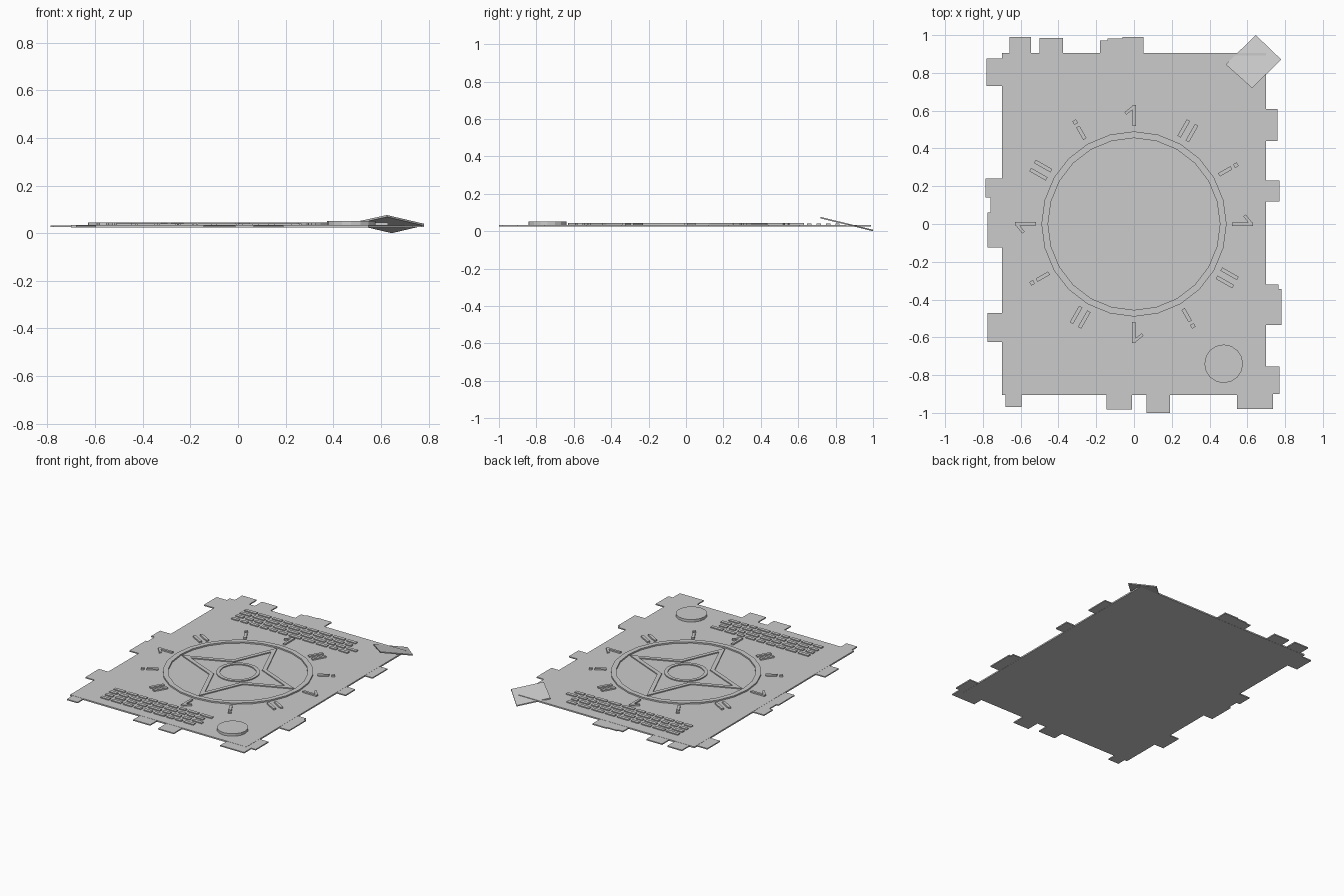
import bpy, bmesh, math, random
from mathutils import Matrix, Vector

if "Cube" in bpy.data.objects:
    bpy.data.objects.remove(bpy.data.objects["Cube"])

random.seed(4)
grey = bpy.data.materials.new("plain_grey")
grey.diffuse_color = (0.6, 0.6, 0.6, 1)
grey.use_nodes = True
grey.node_tree.nodes["Principled BSDF"].inputs["Base Color"].default_value = grey.diffuse_color

Z0, Z1 = 0.024, 0.034      # sheet bottom and top
RELIEF = 0.044             # ring and hour mark top
FINE = 0.041               # star and writing top


def finish(name, bm):
    bmesh.ops.recalc_face_normals(bm, faces=bm.faces[:])
    me = bpy.data.meshes.new(name)
    bm.to_mesh(me)
    bm.free()
    me.materials.append(grey)
    ob = bpy.data.objects.new(name, me)
    bpy.context.collection.objects.link(ob)
    return ob


def box(bm, x0, x1, y0, y1, z0, z1, rot=0.0):
    """Box from its limits, then turned clockwise about the origin."""
    m = (Matrix.Rotation(-rot, 4, 'Z')
         @ Matrix.Translation(((x0 + x1) / 2, (y0 + y1) / 2, (z0 + z1) / 2))
         @ Matrix.Diagonal((x1 - x0, y1 - y0, z1 - z0, 1)))
    bmesh.ops.create_cube(bm, size=1, matrix=m)


def bar(bm, a, b, width, z0, z1, rot=0.0):
    """Straight bar between two plan points."""
    a, b = Vector(a), Vector(b)
    d = b - a
    mid = (a + b) / 2
    m = (Matrix.Rotation(-rot, 4, 'Z')
         @ Matrix.Translation((mid.x, mid.y, (z0 + z1) / 2))
         @ Matrix.Rotation(math.atan2(d.y, d.x), 4, 'Z')
         @ Matrix.Diagonal((d.length, width, z1 - z0, 1)))
    bmesh.ops.create_cube(bm, size=1, matrix=m)


def frame(bm, outer, inner, z0, z1):
    """Closed raised outline between two matching plan loops."""
    loops = [[bm.verts.new((x, y, z)) for x, y in pts]
             for pts, z in ((outer, z0), (outer, z1), (inner, z1), (inner, z0))]
    n = len(outer)
    for k in range(4):
        a, b = loops[k], loops[(k + 1) % 4]
        for i in range(n):
            j = (i + 1) % n
            bm.faces.new((a[i], a[j], b[j], b[i]))


def circle(r, n):
    return [(r * math.cos(2 * math.pi * i / n), r * math.sin(2 * math.pi * i / n))
            for i in range(n)]


def star(tip, valley):
    return [((tip if i % 2 == 0 else valley) * math.cos(i * math.pi / 4),
             (tip if i % 2 == 0 else valley) * math.sin(i * math.pi / 4)) for i in range(8)]


# main sheet
bm = bmesh.new()
box(bm, -0.70, 0.70, -0.905, 0.905, Z0, Z1)
finish("sheet", bm)

# ragged edge tabs: (start, end, reach) along each side
tabs = {
    "left": [(0.73, 0.875, 0.782), (0.14, 0.24, 0.787), (0.06, 0.14, 0.76),
             (-0.125, 0.06, 0.775), (-0.625, -0.47, 0.775)],
    "right": [(0.44, 0.61, 0.76), (0.12, 0.23, 0.77), (-0.535, -0.345, 0.78),
              (-0.345, -0.32, 0.765), (-0.90, -0.755, 0.77)],
    "back": [(-0.66, -0.545, 0.99), (-0.50, -0.375, 0.985), (-0.18, -0.14, 0.972),
             (-0.14, -0.06, 0.982), (-0.06, 0.05, 0.99)],
    "front": [(-0.68, -0.595, 0.97), (-0.145, -0.01, 0.982), (0.065, 0.19, 1.0),
              (0.545, 0.735, 0.98)],
}
for side, items in tabs.items():
    bm = bmesh.new()
    for a, b, r in items:
        za, zb = Z0 + 0.001, Z1 - 0.001
        if side == "left":
            box(bm, -r, -0.68, a, b, za, zb)
        elif side == "right":
            box(bm, 0.68, r, a, b, za, zb)
        elif side == "back":
            box(bm, a, b, 0.88, r, za, zb)
        else:
            box(bm, a, b, -r, -0.88, za, zb)
    finish("ragged_edge_" + side, bm)

# dial ring
bm = bmesh.new()
frame(bm, circle(0.49, 24), circle(0.455, 24), Z1 - 0.002, RELIEF)
finish("dial_ring", bm)

# four-pointed star outline and hub ring
bm = bmesh.new()
frame(bm, star(0.445, 0.19), star(0.375, 0.16), Z1 - 0.002, FINE)
finish("star_outline", bm)
bm = bmesh.new()
frame(bm, circle(0.142, 24), circle(0.118, 24), Z1 - 0.002, FINE)
finish("hub_ring", bm)

# hour marks: flagged bar, double bar, dotted bar, repeated every quarter
bm = bmesh.new()
z = (Z1 - 0.002, RELIEF)
for q in range(4):
    t = q * math.pi / 2
    box(bm, -0.007, 0.010, 0.52, 0.63, *z, rot=t)
    bar(bm, (0.002, 0.624), (-0.045, 0.585), 0.016, *z, rot=t)
    t += math.pi / 6
    for s in (-0.025, 0.025):
        box(bm, s - 0.010, s + 0.010, 0.52, 0.62, *z, rot=t)
    t += math.pi / 6
    box(bm, -0.010, 0.010, 0.52, 0.595, *z, rot=t)
    box(bm, -0.011, 0.011, 0.612, 0.634, *z, rot=t)
finish("hour_marks", bm)

# rows of writing dashes, back and front
for name, y0, x_end in (("writing_back", 0.66, 0.42), ("writing_front", -0.82, 0.25)):
    bm = bmesh.new()
    for row in range(4):
        y = y0 + row * 0.05
        x = -0.51
        while x < x_end - 0.03:
            w = random.uniform(0.045, 0.095)
            box(bm, x, min(x + w, x_end + 0.03), y - 0.012, y + 0.012, Z1 - 0.002, FINE)
            x += w + 0.02
    finish(name, bm)

# round seal
bm = bmesh.new()
bmesh.ops.create_cone(bm, cap_ends=True, segments=16, radius1=0.102, radius2=0.102,
                      depth=0.02, matrix=Matrix.Translation((0.475, -0.74, 0.042)))
finish("seal", bm)

# tilted folded corner
bm = bmesh.new()
plan = [(0.645, 1.0), (0.485, 0.845), (0.625, 0.72), (0.78, 0.87)]
low, high = [[bm.verts.new((x, y, (1.0 - y) * 0.243 + dz)) for x, y in plan]
             for dz in (0.0, 0.008)]
bm.faces.new(low)
bm.faces.new(high)
for i in range(4):
    j = (i + 1) % 4
    bm.faces.new((low[i], low[j], high[j], high[i]))
finish("folded_corner", bm)
